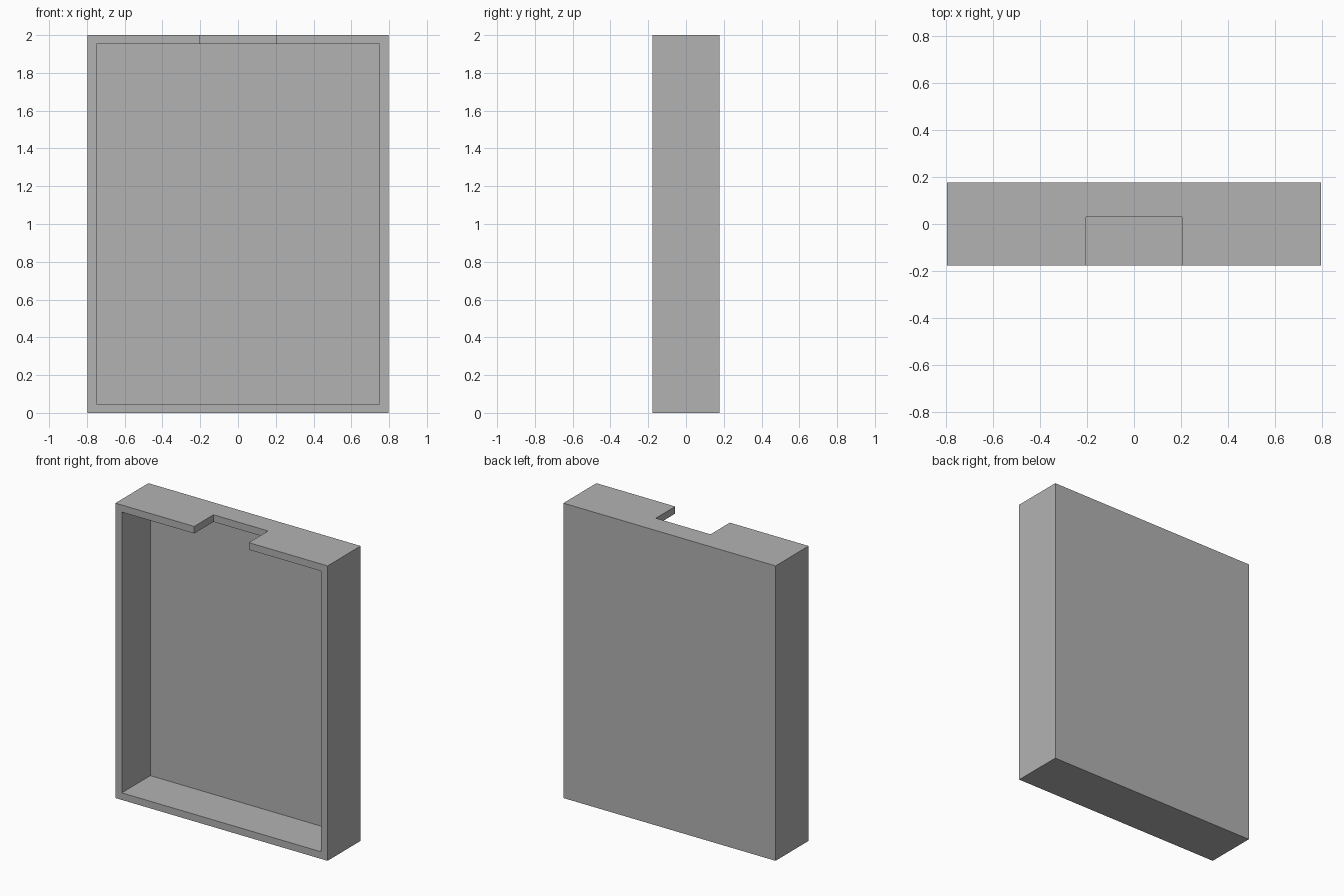
import bpy
from mathutils import Vector

cube = bpy.data.objects.get("Cube")
if cube:
    bpy.data.objects.remove(cube, do_unlink=True)

W, D, H = 0.796, 0.177, 2.0   # half width, half depth, height
WALL = 0.048
NOTCH_W, NOTCH_BACK = 0.205, 0.03
OVER = 0.1                    # how far cutters reach past the surface

grey = bpy.data.materials.new("grey")
grey.use_nodes = True
grey.diffuse_color = (0.448, 0.448, 0.448, 1)
grey.node_tree.nodes["Principled BSDF"].inputs["Base Color"].default_value = grey.diffuse_color


def box(name, low, high):
    """Axis-aligned box between two corners."""
    low, high = Vector(low), Vector(high)
    bpy.ops.mesh.primitive_cube_add(size=1)
    ob = bpy.context.object
    ob.name = name
    for v in ob.data.vertices:
        v.co = (low + high) / 2 + v.co * (high - low)
    ob.data.materials.append(grey)
    return ob


def cut(target, cutter):
    """Subtract the cutter, then discard it."""
    cutter.hide_render = True
    mod = target.modifiers.new("cut", "BOOLEAN")
    mod.operation = "DIFFERENCE"
    mod.solver = "EXACT"
    mod.object = cutter
    bpy.context.view_layer.objects.active = target
    bpy.ops.object.modifier_apply(modifier=mod.name)
    bpy.data.objects.remove(cutter, do_unlink=True)


# Shallow tray standing upright, open to the front
tray = box("tray", (-W, -D, 0), (W, D, H))
cut(tray, box("cavity_cutter", (WALL - W, -D - OVER, WALL), (W - WALL, D - WALL, H - WALL)))

# Rectangular notch through the front of the top wall
cut(tray, box("notch_cutter", (-NOTCH_W, -D - OVER, H - OVER), (NOTCH_W, NOTCH_BACK, H + OVER)))
